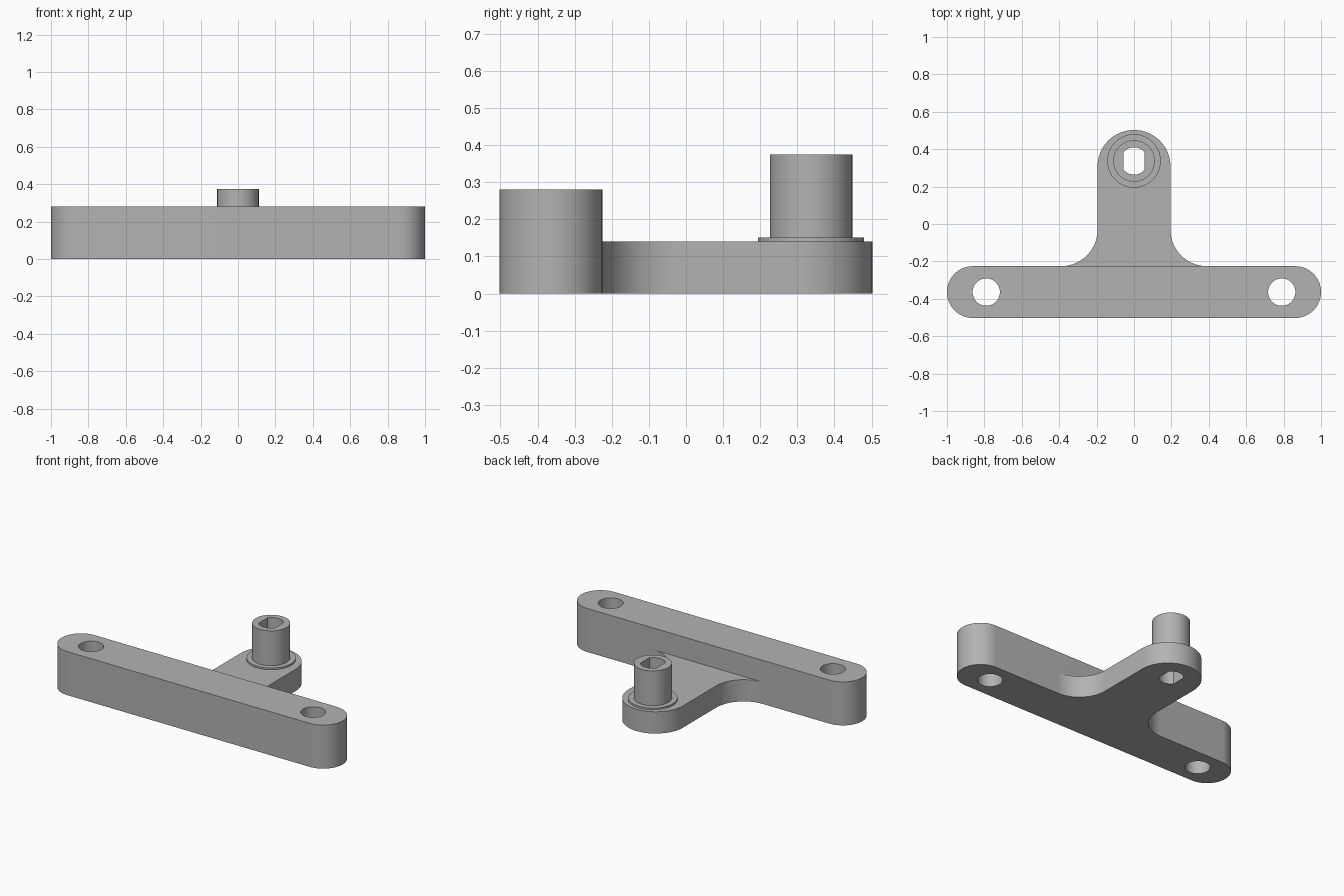
import bpy, bmesh, math
from math import pi, cos, sin

if "Cube" in bpy.data.objects:
    bpy.data.objects.remove(bpy.data.objects["Cube"])

BAR_Y, BAR_R, BAR_H = -0.364, 0.1385, 0.28
ARM_W, ARM_H, ARM_Y = 0.195, 0.14, 0.3075
BOSS_Y, BORE_R, FLAT = 0.337, 0.073, 0.057

steel = bpy.data.materials.new("plain grey")
steel.diffuse_color = (0.45, 0.45, 0.45, 1)
steel.use_nodes = True
steel.node_tree.nodes["Principled BSDF"].inputs["Base Color"].default_value = steel.diffuse_color


def arc(cx, cy, r, a0, a1, n=24):
    """Points on an arc, angles in radians."""
    return [(cx + r * cos(a0 + (a1 - a0) * i / n), cy + r * sin(a0 + (a1 - a0) * i / n))
            for i in range(n + 1)]


def circle(cx, cy, r, n=64):
    return arc(cx, cy, r, 0, 2 * pi, n)[:-1]


def prism(name, points, z0, z1):
    """Extrude a closed outline from z0 to z1."""
    bm = bmesh.new()
    face = bm.faces.new([bm.verts.new((x, y, z0)) for x, y in points])
    top = bmesh.ops.extrude_face_region(bm, geom=[face])["geom"]
    bmesh.ops.translate(bm, vec=(0, 0, z1 - z0),
                        verts=[v for v in top if isinstance(v, bmesh.types.BMVert)])
    bmesh.ops.recalc_face_normals(bm, faces=bm.faces)
    mesh = bpy.data.meshes.new(name)
    bm.to_mesh(mesh)
    bm.free()
    mesh.materials.append(steel)
    ob = bpy.data.objects.new(name, mesh)
    bpy.context.collection.objects.link(ob)
    return ob


def combine(target, other, operation):
    """Apply a boolean and remove the helper."""
    bpy.context.view_layer.objects.active = target
    mod = target.modifiers.new("boolean", 'BOOLEAN')
    mod.operation, mod.solver, mod.object = operation, 'EXACT', other
    bpy.ops.object.modifier_apply(modifier=mod.name)
    bpy.data.objects.remove(other)


# Long bar with rounded ends
cx = 1 - BAR_R
bracket = prism("bracket", arc(cx, BAR_Y, BAR_R, -pi / 2, pi / 2, 32)
                + arc(-cx, BAR_Y, BAR_R, pi / 2, 3 * pi / 2, 32), 0, BAR_H)

# Arm with a round end and fillets flaring into the bar
back = BAR_Y + BAR_R
half = 2 * ARM_W
outline = [(-half, back - 0.08), (half, back - 0.08)]
outline += arc(half, back + ARM_W, ARM_W, 3 * pi / 2, pi)
outline += arc(0, ARM_Y, ARM_W, 0, pi, 48)
outline += arc(-half, back + ARM_W, ARM_W, 0, -pi / 2)
combine(bracket, prism("arm", outline, 0, ARM_H), 'UNION')

# Thin shoulder ring and upright boss
combine(bracket, prism("shoulder", circle(0, BOSS_Y, 0.143), 0.05, 0.151), 'UNION')
combine(bracket, prism("boss", circle(0, BOSS_Y, 0.111), 0.06, 0.375), 'UNION')

# Bolt holes through the bar
for side in (-1, 1):
    combine(bracket, prism("bolt_hole", circle(side * 0.79, BAR_Y, BORE_R, 48), -0.1, 0.5), 'DIFFERENCE')

# Bore through the boss with two flat sides
a = math.acos(FLAT / BORE_R)
bore = arc(0, BOSS_Y, BORE_R, a, pi - a) + arc(0, BOSS_Y, BORE_R, pi + a, 2 * pi - a)
combine(bracket, prism("flatted_bore", bore, -0.1, 0.5), 'DIFFERENCE')

# Smooth curved walls, keep edges crisp
bpy.ops.object.select_all(action='DESELECT')
bracket.select_set(True)
bpy.context.view_layer.objects.active = bracket
bpy.ops.object.shade_smooth_by_angle(angle=math.radians(25))
